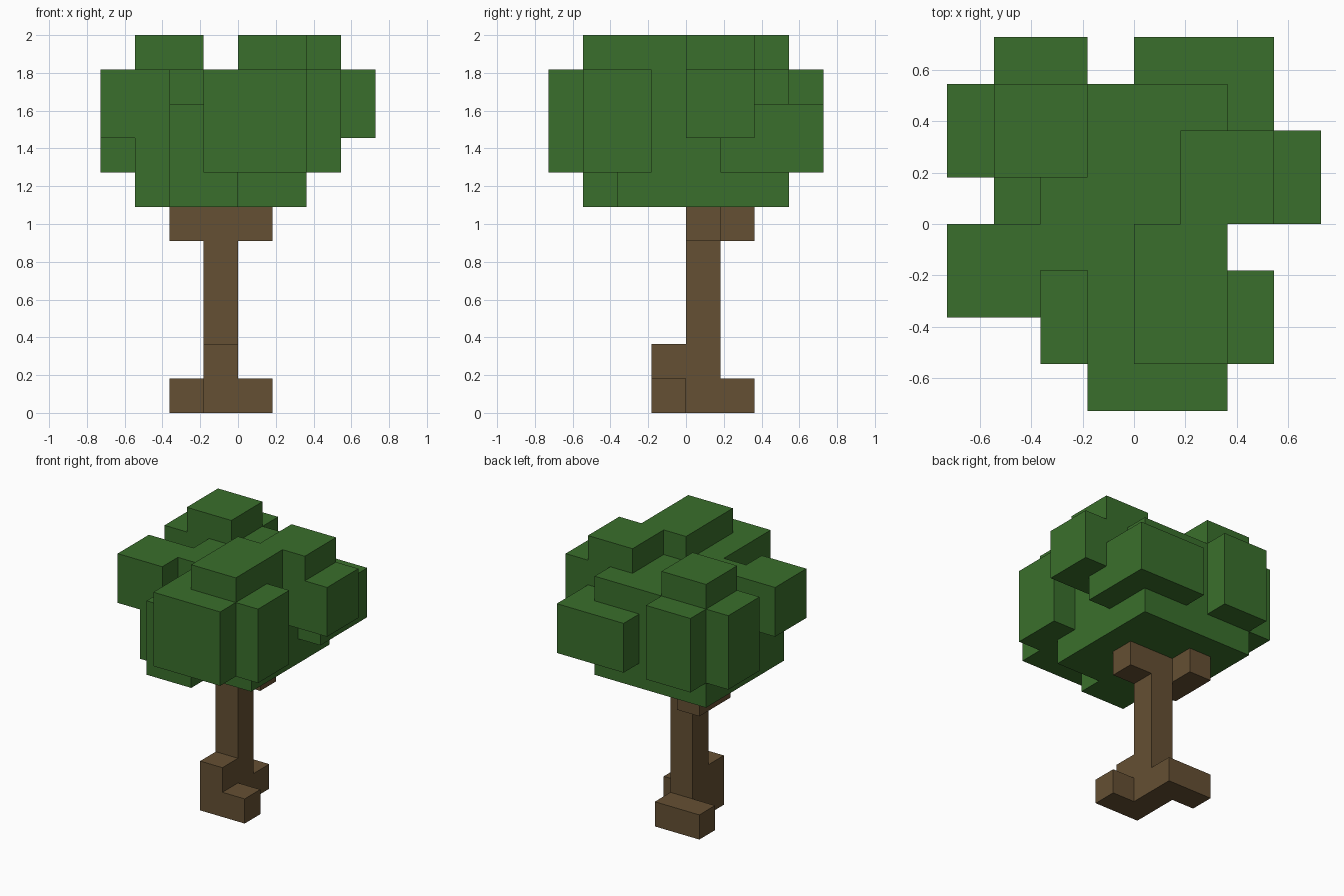
import bpy
import bmesh
from math import radians
from mathutils import Vector

cube = bpy.data.objects.get("Cube")
if cube:
    bpy.data.objects.remove(cube, do_unlink=True)

UNIT = 2 / 11  # edge of one block


def make_material(name, color):
    mat = bpy.data.materials.new(name)
    mat.use_nodes = True
    mat.diffuse_color = (*color, 1)
    mat.node_tree.nodes["Principled BSDF"].inputs["Base Color"].default_value = (*color, 1)
    return mat


def block_shell(name, boxes, mat):
    """Merge boxes, given as (x range, y range, z range) in blocks, into one outer shell."""
    cells = {(x, y, z) for bx, by, bz in boxes
             for x in range(*bx) for y in range(*by) for z in range(*bz)}
    bm = bmesh.new()
    corners = {}

    def corner(p):
        key = tuple(round(c) for c in p)
        if key not in corners:
            corners[key] = bm.verts.new(Vector(key) * UNIT)
        return corners[key]

    # Only faces with no neighbouring block are made
    for cell in cells:
        for axis in range(3):
            for side in (0, 1):
                normal = Vector((0, 0, 0))
                normal[axis] = 2 * side - 1
                if tuple(int(a + b) for a, b in zip(cell, normal)) in cells:
                    continue
                u, v = Vector((0, 0, 0)), Vector((0, 0, 0))
                u[(axis + 1) % 3] = 1
                v[(axis + 2) % 3] = 1
                start = Vector(cell)
                start[axis] += side
                loop = [start, start + u, start + u + v, start + v]
                if not side:
                    loop.reverse()
                bm.faces.new([corner(p) for p in loop])

    # Join coplanar squares into large flat faces
    bmesh.ops.dissolve_limit(bm, angle_limit=radians(1), verts=bm.verts[:], edges=bm.edges[:])
    mesh = bpy.data.meshes.new(name)
    bm.to_mesh(mesh)
    bm.free()
    mesh.materials.append(mat)
    obj = bpy.data.objects.new(name, mesh)
    bpy.context.collection.objects.link(obj)
    return obj


bark = make_material("bark brown", (0.130, 0.080, 0.033))
leaf = make_material("leaf green", (0.042, 0.159, 0.025))

block_shell("trunk", [
    ((-1, 0), (0, 1), (0, 6)),     # stem
    ((-1, 0), (-1, 0), (0, 2)),    # tall front root
    ((0, 1), (-1, 0), (0, 1)),     # low side root
    ((-2, 0), (1, 2), (0, 1)),     # back root
    ((0, 1), (0, 1), (5, 6)),      # short branch
    ((-2, -1), (0, 2), (5, 6)),    # long branch
], bark)

block_shell("leaf_crown", [
    ((-3, 2), (-2, 3), (6, 9)),    # core
    ((-2, 2), (-1, 3), (9, 10)),   # core top
    ((-2, 0), (-3, -1), (6, 9)),   # low front clump
    ((-1, 2), (-4, -1), (7, 10)),  # front clump
    ((2, 3), (-3, -1), (7, 10)),   # front side clump
    ((0, 2), (-3, 0), (10, 11)),   # front cap
    ((1, 3), (0, 2), (8, 11)),     # side cap
    ((2, 4), (0, 2), (8, 10)),     # side clump
    ((0, 3), (1, 4), (7, 9)),      # back corner clump
    ((-3, -1), (1, 3), (9, 11)),   # back cap
    ((-3, -1), (3, 4), (7, 10)),   # back clump
    ((-4, -3), (1, 3), (7, 10)),   # far side back clump
    ((-4, -2), (-2, 0), (8, 10)),  # far side front clump
], leaf)
